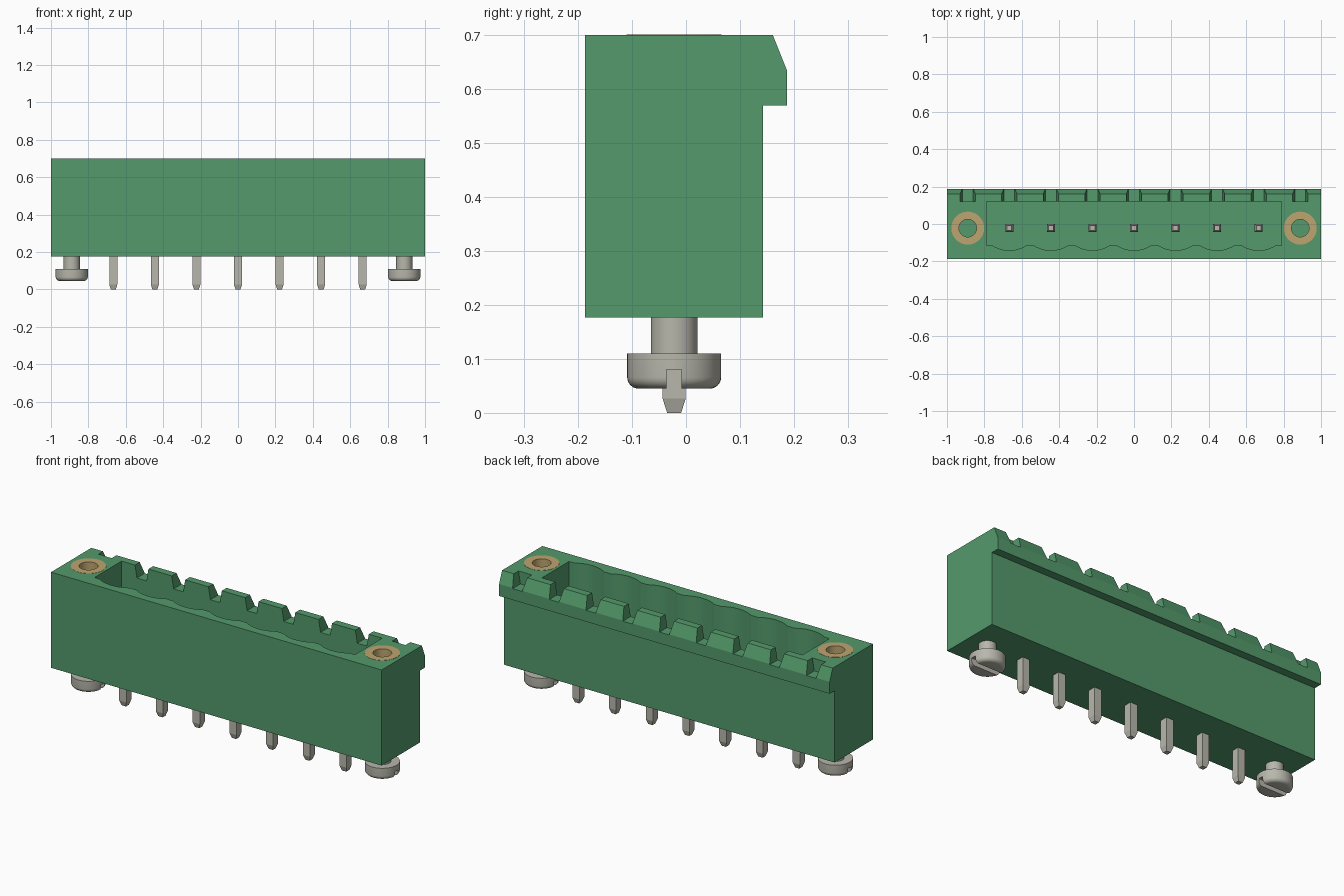
import bpy, bmesh, math
from mathutils import Matrix

cube = bpy.data.objects.get("Cube")
if cube:
    bpy.data.objects.remove(cube, do_unlink=True)


def material(name, rgb):
    m = bpy.data.materials.new(name)
    m.diffuse_color = (*rgb, 1)
    m.use_nodes = True
    m.node_tree.nodes["Principled BSDF"].inputs["Base Color"].default_value = (*rgb, 1)
    return m


GREEN = material("green plastic", (0.087, 0.323, 0.147))
STEEL = material("tinned metal", (0.479, 0.474, 0.413))
BRASS = material("brass", (0.515, 0.376, 0.162))

PITCH = 2 / 9
ROW_Y = -0.022
PIN_X = [PITCH * (i - 3) for i in range(7)]
SCREW_X = [-4 * PITCH, 4 * PITCH]


def finish(bm, name, mat, smooth=False):
    bmesh.ops.recalc_face_normals(bm, faces=bm.faces)
    me = bpy.data.meshes.new(name)
    bm.to_mesh(me)
    bm.free()
    me.materials.append(mat)
    ob = bpy.data.objects.new(name, me)
    bpy.context.collection.objects.link(ob)
    if smooth:
        bpy.ops.object.select_all(action="DESELECT")
        ob.select_set(True)
        bpy.context.view_layer.objects.active = ob
        bpy.ops.object.shade_smooth_by_angle(angle=math.radians(35))
    return ob


def prism(points, vec, name, mat=GREEN):
    """Extrude a closed outline of 3D points along vec."""
    bm = bmesh.new()
    face = bm.faces.new([bm.verts.new(p) for p in points])
    ext = bmesh.ops.extrude_face_region(bm, geom=[face])["geom"]
    bmesh.ops.translate(bm, vec=vec, verts=[v for v in ext if isinstance(v, bmesh.types.BMVert)])
    return finish(bm, name, mat)


def lathe(profile, x, name, mat, closed=False):
    """Spin (radius, z) points about a vertical axis at x."""
    bm = bmesh.new()
    vs = [bm.verts.new((r, 0, z)) for r, z in profile]
    es = [bm.edges.new(p) for p in zip(vs, vs[1:])]
    if closed:
        es.append(bm.edges.new((vs[-1], vs[0])))
    bmesh.ops.spin(bm, geom=vs + es, cent=(0, 0, 0), axis=(0, 0, 1),
                   angle=2 * math.pi, steps=48, use_duplicate=False)
    bmesh.ops.remove_doubles(bm, verts=bm.verts, dist=1e-5)
    bmesh.ops.translate(bm, vec=(x, ROW_Y, 0), verts=bm.verts)
    return finish(bm, name, mat, True)


def cut(target, cutter):
    """Subtract the cutter, then delete it."""
    mod = target.modifiers.new("cut", "BOOLEAN")
    mod.operation = "DIFFERENCE"
    mod.solver = "EXACT"
    mod.object = cutter
    bpy.ops.object.select_all(action="DESELECT")
    bpy.context.view_layer.objects.active = target
    target.select_set(True)
    bpy.ops.object.modifier_apply(modifier=mod.name)
    bpy.data.objects.remove(cutter, do_unlink=True)


# Housing: side profile with the overhanging chamfered lip
side = [(-0.187, 0.177), (0.143, 0.177), (0.143, 0.57), (0.187, 0.57),
        (0.187, 0.635), (0.161, 0.70), (-0.187, 0.70)]
housing = prism([(-1, y, z) for y, z in side], (2, 0, 0), "housing")

# Socket cavity with a scalloped front wall
outline = [(0.788, 0.12), (-0.788, 0.12), (-0.788, -0.115)]
half, depth = 0.09, 0.026
radius = (half ** 2 + depth ** 2) / (2 * depth)
for px in PIN_X:
    for k in range(13):
        dx = half * (k / 6 - 1)
        outline.append((px + dx, -0.115 - depth + radius - math.sqrt(radius ** 2 - dx ** 2)))
outline.append((0.788, -0.115))
cut(housing, prism([(x, y, 0.30) for x, y in outline], (0, 0, 0.5), "cavity_cutter"))

# Coding notches along the back lip
for i in range(9):
    cx = PITCH * (i - 4)
    y0 = 0.12 if i in (0, 8) else 0.10
    shape = [(-0.029, 0.632), (0.029, 0.632), (0.044, 0.72), (-0.044, 0.72)]
    cut(housing, prism([(cx + x, y0, z) for x, z in shape], (0, 0.2, 0), "notch_cutter"))

# Threaded inserts and screws at both ends
for side_name, x in zip(("right", "left"), SCREW_X):
    cut(housing, lathe([(0, 0.45), (0.088, 0.45), (0.088, 0.8), (0, 0.8)], x, "bore_cutter", GREEN))
    lathe([(0.047, 0.449), (0.088, 0.449), (0.088, 0.701), (0.047, 0.701)],
          x, side_name + "_insert", BRASS, closed=True)

    fillet = [(0.066 + 0.021 * math.sin(a), 0.066 - 0.021 * math.cos(a))
              for a in (k * math.pi / 12 for k in range(7))]
    screw = lathe([(0, 0.045)] + fillet + [(0.087, 0.11), (0.043, 0.11), (0.043, 0.19), (0, 0.19)],
                  x, side_name + "_screw", STEEL)
    slot = [(-0.014, 0.0), (0.014, 0.0), (0.014, 0.08), (-0.014, 0.08)]
    cut(screw, prism([(x - 0.15, ROW_Y + y, z) for y, z in slot], (0.3, 0, 0),
                     "slot_cutter", STEEL))

# Square contact pins, tapered at both ends
for n, px in enumerate(PIN_X, 1):
    bm = bmesh.new()
    rings = []
    for h, z in ((0.013, 0), (0.0215, 0.027), (0.0215, 0.52), (0.013, 0.55)):
        rings.append([bm.verts.new((px + sx * h, ROW_Y + sy * h, z))
                      for sx, sy in ((-1, -1), (1, -1), (1, 1), (-1, 1))])
    for a, b in zip(rings, rings[1:]):
        for k in range(4):
            bm.faces.new((a[k], a[(k + 1) % 4], b[(k + 1) % 4], b[k]))
    bm.faces.new(rings[0])
    bm.faces.new(rings[-1])
    finish(bm, f"pin_{n}", STEEL)
